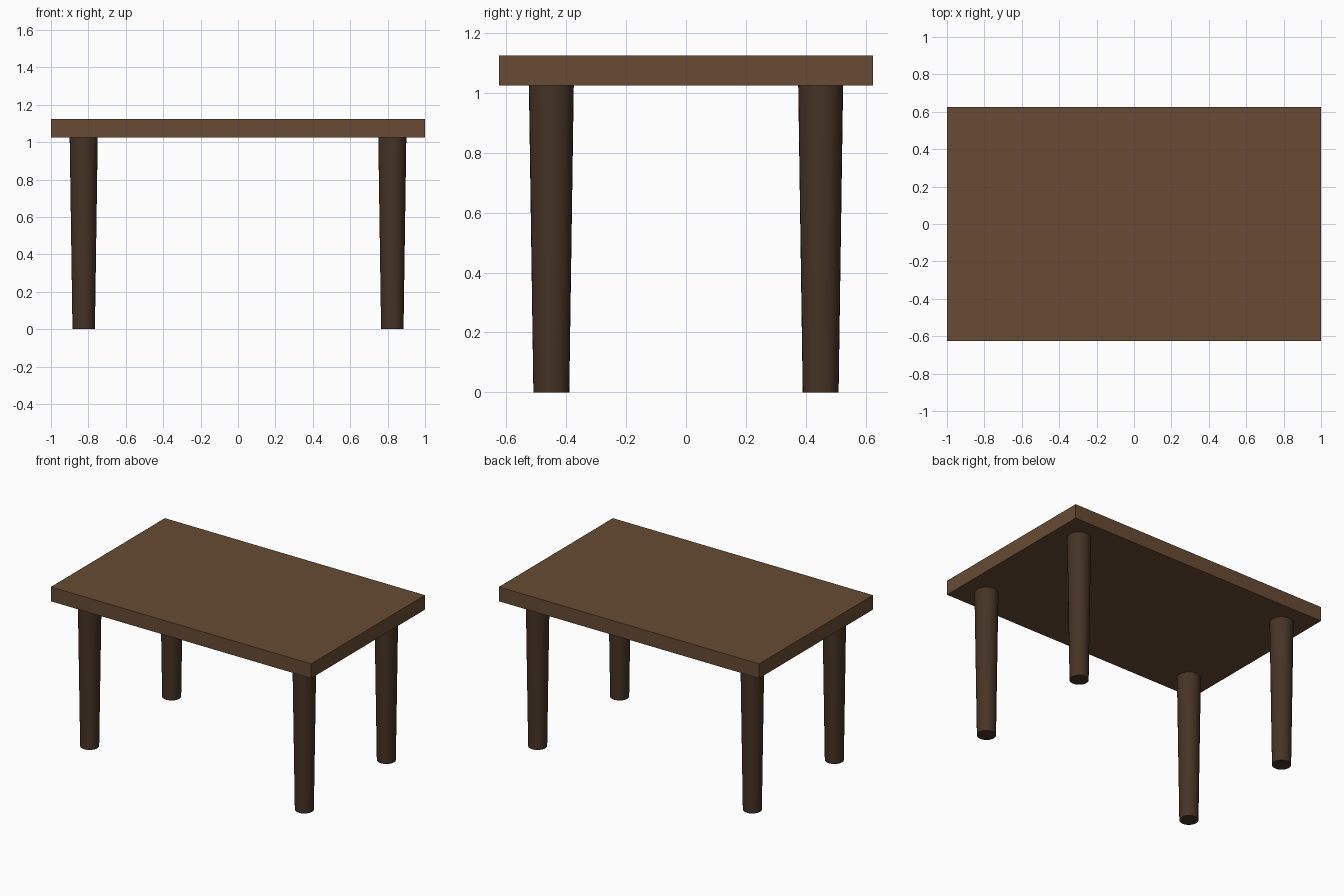
import bpy
import math

if "Cube" in bpy.data.objects:
    bpy.data.objects.remove(bpy.data.objects["Cube"])

TOP_Z, THICK = 1.125, 0.1
LEG_H = TOP_Z - THICK


def material(name, color):
    mat = bpy.data.materials.new(name)
    mat.diffuse_color = (*color, 1)
    mat.use_nodes = True
    mat.node_tree.nodes["Principled BSDF"].inputs["Base Color"].default_value = mat.diffuse_color
    return mat


top_wood = material("top_wood", (0.135, 0.07, 0.033))
leg_wood = material("leg_wood", (0.06, 0.033, 0.019))

# Tabletop slab
bpy.ops.mesh.primitive_cube_add(size=1, location=(0, 0, TOP_Z - THICK / 2))
top = bpy.context.object
top.name = "tabletop"
top.scale = (2, 1.25, THICK)
bpy.ops.object.transform_apply(location=False, rotation=False, scale=True)
top.data.materials.append(top_wood)

# Four round legs, tapering towards the floor
for side, sx in (("left", -1), ("right", 1)):
    for end, sy in (("front", -1), ("back", 1)):
        bpy.ops.mesh.primitive_cone_add(
            vertices=32, radius1=0.06, radius2=0.075, depth=LEG_H,
            location=(sx * 0.825, sy * 0.45, LEG_H / 2))
        leg = bpy.context.object
        leg.name = f"{end}_{side}_leg"
        leg.data.materials.append(leg_wood)
        bpy.ops.object.shade_smooth_by_angle(angle=math.radians(30))
